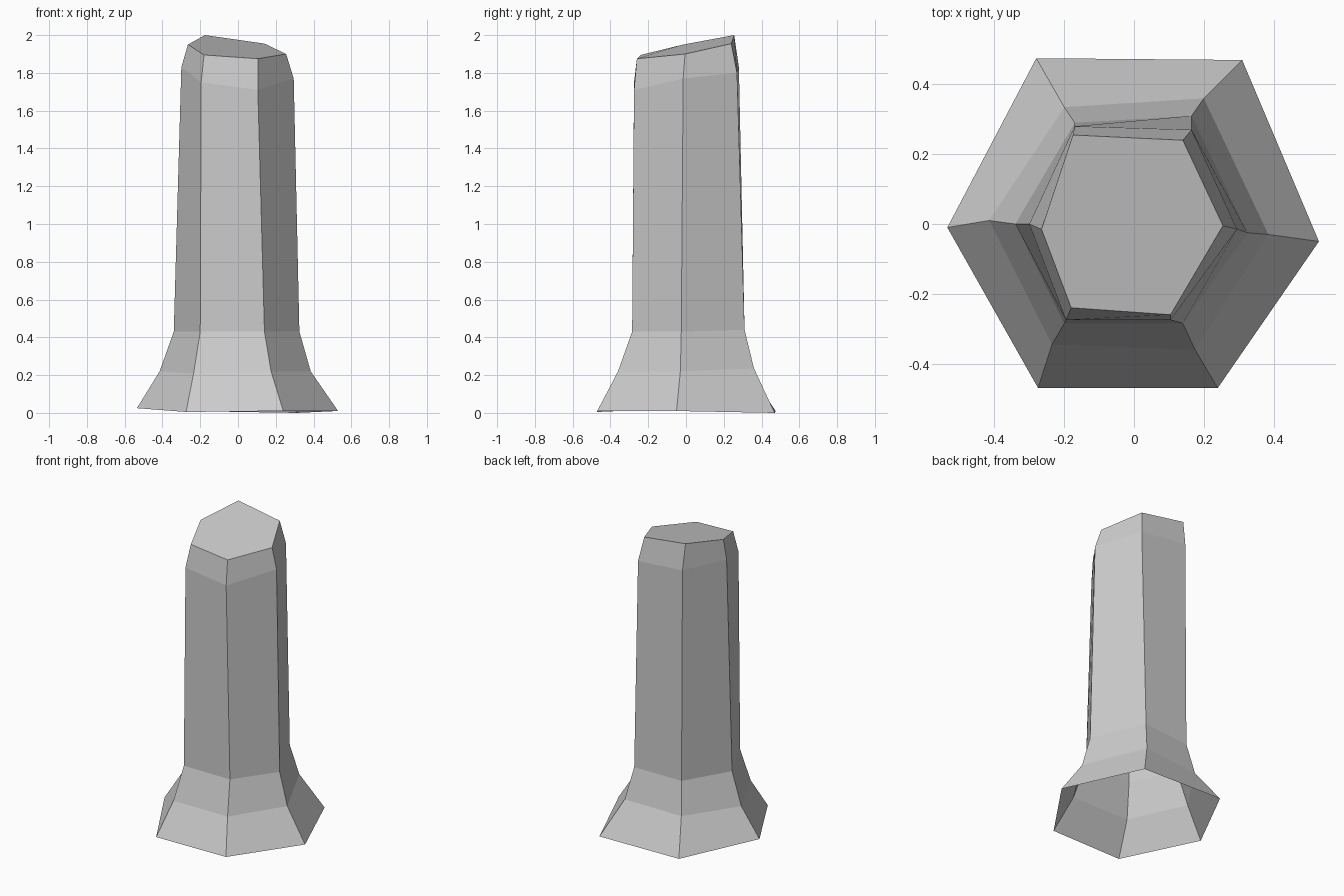
import bpy, bmesh

# Six-sided sections from base to slanted top; corners run anticlockwise from +x
rings = [
    # flared foot (left open underneath)
    [(.53, -.05, .01), (.31, .47, 0), (-.28, .475, .01),
     (-.535, -.01, .025), (-.275, -.47, .005), (.24, -.47, .01)],
    [(.385, -.03, .22), (.20, .36, .235), (-.20, .335, .22),
     (-.415, .01, .22), (-.235, -.345, .21), (.175, -.36, .22)],
    # shaft bottom
    [(.325, -.025, .43), (.165, .31, .44), (-.17, .29, .43),
     (-.34, 0, .43), (-.20, -.285, .43), (.14, -.285, .43)],
    # shaft top
    [(.295, -.015, 1.77), (.165, .27, 1.80), (-.17, .28, 1.83),
     (-.30, 0, 1.83), (-.195, -.275, 1.75), (.105, -.275, 1.71)],
    # slanted cap rim
    [(.255, -.005, 1.90), (.14, .24, 1.955), (-.175, .255, 2.0),
     (-.265, -.015, 1.95), (-.18, -.24, 1.895), (.105, -.26, 1.875)],
]

bm = bmesh.new()
loops = [[bm.verts.new(p) for p in ring] for ring in rings]

# Side walls
for low, high in zip(loops, loops[1:]):
    for i in range(6):
        j = (i + 1) % 6
        bm.faces.new((low[i], low[j], high[j], high[i]))

# Top face
bm.faces.new(loops[-1])

mesh = bpy.data.meshes.new("hexagonal_post")
bm.to_mesh(mesh)
bm.free()
post = bpy.data.objects.new("hexagonal_post", mesh)
bpy.context.collection.objects.link(post)
